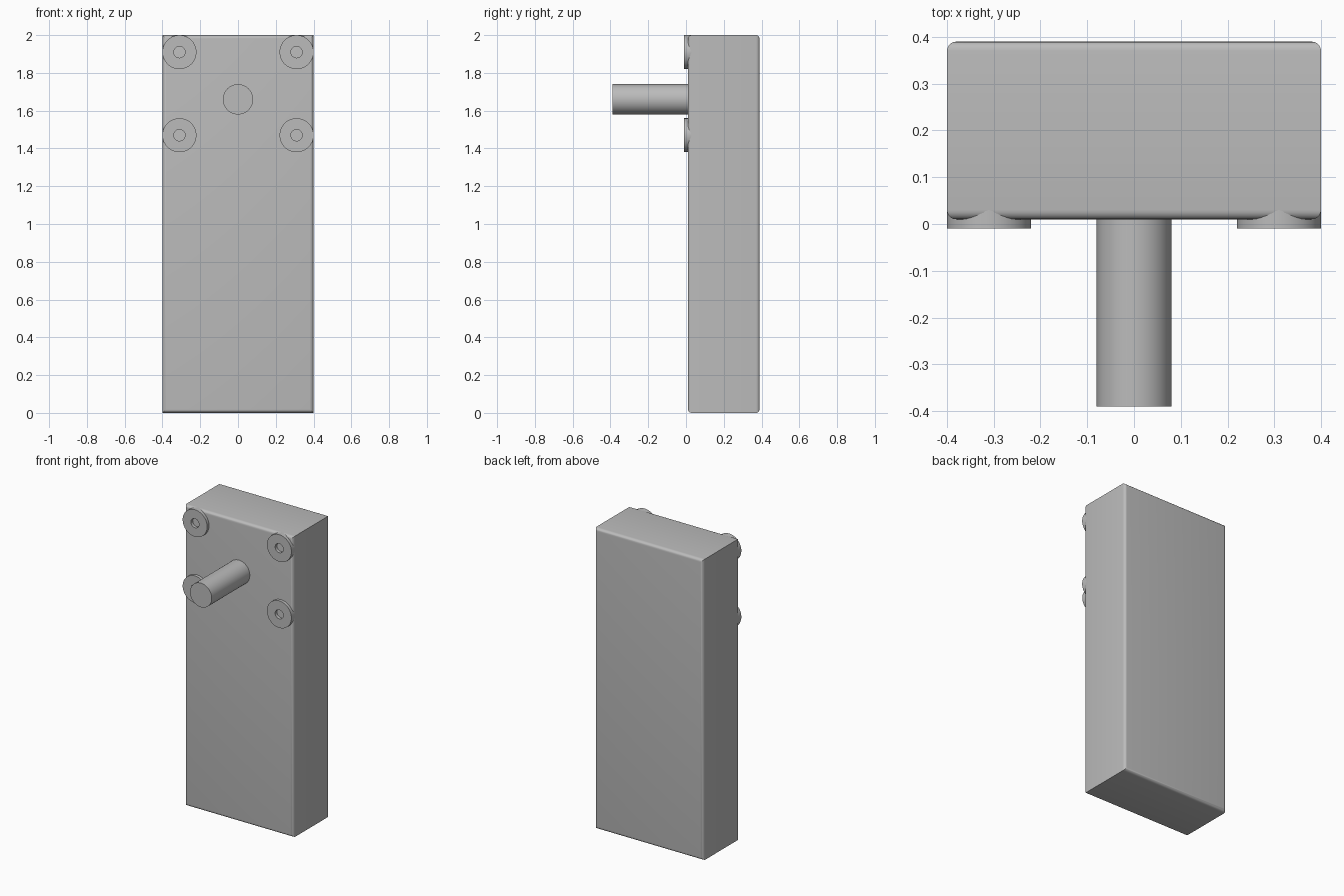
import bpy, bmesh, math
from mathutils import Matrix

default = bpy.data.objects.get("Cube")
if default:
    bpy.data.objects.remove(default, do_unlink=True)

grey = bpy.data.materials.new("plain grey")
grey.use_nodes = True
GREY = (0.5, 0.5, 0.5, 1)
grey.diffuse_color = GREY
grey.node_tree.nodes["Principled BSDF"].inputs["Base Color"].default_value = GREY


def finish(bm, name):
    bmesh.ops.recalc_face_normals(bm, faces=bm.faces)
    mesh = bpy.data.meshes.new(name)
    bm.to_mesh(mesh)
    bm.free()
    mesh.materials.append(grey)
    obj = bpy.data.objects.new(name, mesh)
    bpy.context.collection.objects.link(obj)
    bpy.ops.object.select_all(action='DESELECT')
    obj.select_set(True)
    bpy.context.view_layer.objects.active = obj
    bpy.ops.object.shade_smooth_by_angle(angle=math.radians(35))
    return obj


def ring(bm, radius, x, y, z, sides=64):
    angles = [2 * math.pi * i / sides for i in range(sides)]
    return [bm.verts.new((x + radius * math.cos(a), y, z + radius * math.sin(a)))
            for a in angles]


def bridge(bm, a, b):
    for i in range(len(a)):
        j = (i + 1) % len(a)
        bm.faces.new((a[i], a[j], b[j], b[i]))


# Body: rounded around the front and back faces, sharp on the depth edges
bm = bmesh.new()
bmesh.ops.create_cube(bm, size=1, matrix=Matrix.Translation((0, 0.2, 1))
                      @ Matrix.Diagonal((0.8, 0.38, 2, 1)))
rim = [e for e in bm.edges if abs(e.verts[0].co.y - e.verts[1].co.y) < 0.01]
bmesh.ops.bevel(bm, geom=rim, offset=0.02, segments=5, profile=0.5, affect='EDGES')
finish(bm, "body")

# Shaft standing out of the front
bm = bmesh.new()
front, back = ring(bm, 0.08, 0, -0.39, 1.66), ring(bm, 0.08, 0, 0.02, 1.66)
bridge(bm, front, back)
bm.faces.new(front)
bm.faces.new(back)
finish(bm, "shaft")

# Four mounting washers around the shaft
for height, z in (("upper", 1.91), ("lower", 1.47)):
    for side, x in (("left", 0.31), ("right", -0.31)):
        bm = bmesh.new()
        loops = [ring(bm, r, x, y, z) for r, y in
                 ((0.09, -0.01), (0.09, 0.03), (0.03, 0.03), (0.03, -0.01))]
        for i in range(4):
            bridge(bm, loops[i], loops[(i + 1) % 4])
        finish(bm, f"{height}_{side}_washer")
